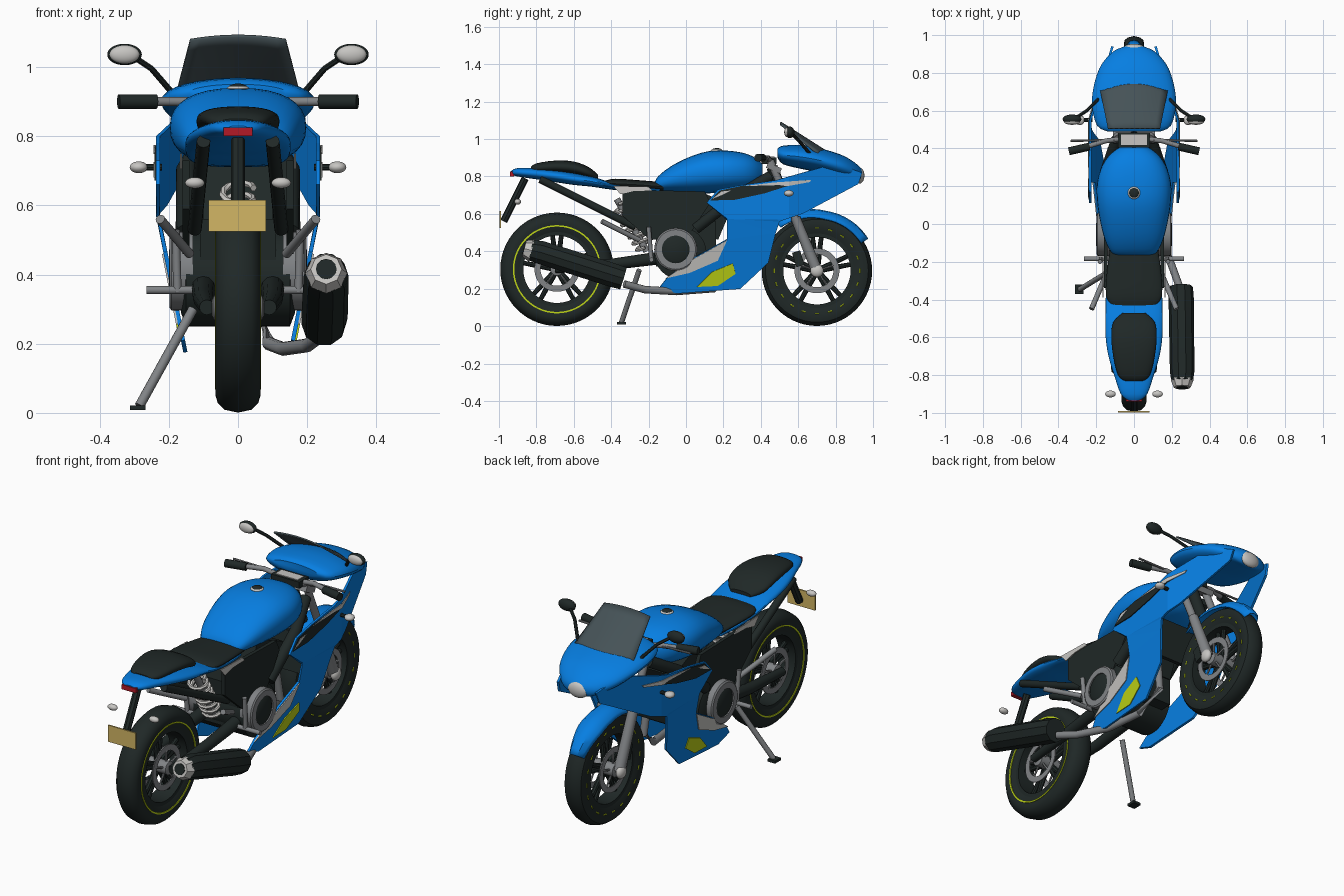
import bpy, bmesh, math
from mathutils import Vector

if "Cube" in bpy.data.objects:
    bpy.data.objects.remove(bpy.data.objects["Cube"])

def mat(name, r, g, b):
    m = bpy.data.materials.new(name)
    m.diffuse_color = (r, g, b, 1)
    m.use_nodes = True
    m.node_tree.nodes["Principled BSDF"].inputs["Base Color"].default_value = m.diffuse_color
    return m

BLUE = mat("blue paint", 0.002, 0.21, 0.76)
BLACK = mat("black rubber", 0.014, 0.021, 0.02)
GREY = mat("grey metal", 0.22, 0.23, 0.24)
SILVER = mat("silver", 0.57, 0.56, 0.54)
LIME = mat("lime", 0.52, 0.66, 0.008)
TAN = mat("tan plate", 0.65, 0.47, 0.13)
RED = mat("red lamp", 0.45, 0.01, 0.02)
SMOKE = mat("smoked screen", 0.06, 0.085, 0.095)
TAU = 2 * math.pi

def finish(name, bm, m, thick=0):
    bmesh.ops.recalc_face_normals(bm, faces=bm.faces)
    me = bpy.data.meshes.new(name)
    bm.to_mesh(me)
    bm.free()
    me.materials.append(m)
    ob = bpy.data.objects.new(name, me)
    bpy.context.collection.objects.link(ob)
    if thick:
        md = ob.modifiers.new("thickness", 'SOLIDIFY')
        md.thickness, md.offset = thick, 0
    return ob

def loft(name, rings, m, cap=True, ring_closed=True, loop=False, thick=0):
    bm = bmesh.new()
    vs = [[bm.verts.new(p) for p in r] for r in rings]
    n = len(vs[0])
    for i in range(len(vs) if loop else len(vs) - 1):
        a, b = vs[i], vs[(i + 1) % len(vs)]
        for j in range(n if ring_closed else n - 1):
            k = (j + 1) % n
            bm.faces.new((a[j], a[k], b[k], b[j]))
    if cap and ring_closed and not loop:
        bm.faces.new(vs[0])
        bm.faces.new(vs[-1])
    return finish(name, bm, m, thick)

def hull(name, secs, m, n=32, e=0.85, sub=3):
    """Rounded body through (y, half width, bottom, top) sections, smoothed lengthwise."""
    f = lambda v: math.copysign(abs(v) ** e, v)
    P = [Vector(s) for s in secs]
    fine = []
    for i in range(len(P) - 1):
        a, b, c, d = P[max(i - 1, 0)], P[i], P[i + 1], P[min(i + 2, len(P) - 1)]
        for k in range(sub):
            t = k / sub
            fine.append(0.5 * (2 * b + (c - a) * t + (2 * a - 5 * b + 4 * c - d) * t * t
                               + (3 * b - a - 3 * c + d) * t ** 3))
    rings = []
    for y, w, b, t in fine + [P[-1]]:
        rings.append([(w * f(math.cos(TAU * k / n)), y,
                       (b + t) / 2 + (t - b) / 2 * f(math.sin(TAU * k / n))) for k in range(n)])
    return loft(name, rings, m)

def lathe(name, c, prof, m, n=56, loop=True):
    """Turn (offset, radius) points around the x axis."""
    rings = [[(c[0] + d, c[1] + r * math.cos(TAU * k / n), c[2] + r * math.sin(TAU * k / n))
              for k in range(n)] for d, r in prof]
    return loft(name, rings, m, loop=loop)

def band(name, c, x0, x1, r0, r1, m):
    return lathe(name, c, [(x0, r0), (x1, r0), (x1, r1), (x0, r1)], m)

def tube(name, pts, r, m, n=12):
    pts = [Vector(p) for p in pts]
    rs = r if isinstance(r, (list, tuple)) else [r] * len(pts)
    rings = []
    for i, p in enumerate(pts):
        t = (pts[min(i + 1, len(pts) - 1)] - pts[max(i - 1, 0)]).normalized()
        u = t.cross(Vector((0, 0, 1)) if abs(t.z) < 0.9 else Vector((0, 1, 0))).normalized()
        v = t.cross(u)
        rings.append([p + rs[i] * (u * math.cos(TAU * k / n) + v * math.sin(TAU * k / n))
                      for k in range(n)])
    return loft(name, rings, m)

def box(name, c, s, m, tilt=0):
    bm = bmesh.new()
    bmesh.ops.create_cube(bm, size=1)
    bmesh.ops.scale(bm, vec=s, verts=bm.verts)
    ob = finish(name, bm, m)
    ob.location, ob.rotation_euler = c, (tilt, 0, 0)
    return ob

def ball(name, c, s, m):
    bm = bmesh.new()
    bmesh.ops.create_uvsphere(bm, u_segments=24, v_segments=14, radius=1)
    bmesh.ops.scale(bm, vec=s, verts=bm.verts)
    ob = finish(name, bm, m)
    ob.location = c
    return ob

def fairing_x(y, z):
    if z < 0.57:
        return 0.157 + 0.2 * (z - 0.2)
    return 0.231 - 0.3 * max(0, y - 0.55)

def skin(name, pts, m, s, off=0, thick=0.012, fx=fairing_x):
    """Side sheet cut along the fairing folds and bent to its shape."""
    bm = bmesh.new()
    bm.faces.new([bm.verts.new((0, y, z)) for y, z in pts]).normal_update()
    bmesh.ops.triangulate(bm, faces=bm.faces)
    for co, no in (((0, 0, 0.57), (0, 0, 1)), ((0, 0.55, 0), (0, 1, 0))):
        bmesh.ops.bisect_plane(bm, geom=bm.verts[:] + bm.edges[:] + bm.faces[:],
                               plane_co=co, plane_no=no)
    for v in bm.verts:
        v.co.x = s * (fx(v.co.y, v.co.z) + off)
    ob = finish(name, bm, m, thick)
    ob["flat"] = True
    return ob

# wheels
for tag, c, R, w in (("rear", (0, -0.69, 0.304), 0.303, 0.065), ("front", (0, 0.70, 0.296), 0.295, 0.054)):
    half = [(w * 0.75, 0.195), (w * 0.95, 0.225), (w, 0.255), (w * 0.9, 0.275), (w * 0.6, R - 0.008)]
    prof = half + [(0, R)] + [(-d, r) for d, r in reversed(half)]
    lathe(tag + "_tyre", c, prof, BLACK)
    band(tag + "_rim", c, -w * 0.78, w * 0.78, 0.18, 0.2, BLACK)
    lathe(tag + "_hub", c, [(-0.075, 0.022), (-0.07, 0.035), (0.07, 0.035), (0.075, 0.022)], GREY, 20, False)
    for s in (-1, 1):
        if tag == "rear":
            band("rear_rim_stripe", c, s * w * 0.93, s * (w + 0.001), 0.228, 0.236, LIME)
        else:
            for k in range(20):
                a = TAU * k / 20
                tube("front_rim_dash", [(s * w * .955, c[1] + .229 * math.cos(a + d), c[2] + .229 * math.sin(a + d))
                                        for d in (-.05, .05)], .004, LIME, 6)
        band(tag + "_brake_disc", c, s * 0.048, s * 0.054, 0.088, 0.12, GREY)
        for k in range(5):
            a = TAU * k / 5 + 0.3
            tube(tag + "_disc_arm", [(s * .05, c[1] + r * math.cos(a), c[2] + r * math.sin(a))
                                     for r in (0.02, 0.095)], 0.006, GREY, 6)
    for k in range(5):
        for d in (-0.13, 0.13):
            a = TAU * k / 5 + math.pi / 2
            tube(tag + "_spoke", [(0, c[1] + 0.025 * math.cos(a + d), c[2] + 0.025 * math.sin(a + d)),
                                  (0, c[1] + 0.185 * math.cos(a + d), c[2] + 0.185 * math.sin(a + d))],
                 [0.016, 0.012], BLACK, 8)

# front mudguard
rings = []
for i in range(17):
    t = i / 16
    a = math.radians(130 - 98 * t)
    w = 0.07 - 0.03 * max(0, t - 0.7) / 0.3
    r0 = 0.345 - 0.025 * min(1, t * 2)
    rings.append([(w * u, 0.7 + (r0 - 0.042 * abs(u) ** 3) * math.cos(a),
                   0.296 + (r0 - 0.042 * abs(u) ** 3) * math.sin(a)) for u in (-1, -.85, -.5, 0, .5, .85, 1)])
loft("front_mudguard", rings, BLUE, ring_closed=False, thick=0.008)

# painted bodies and seats
hull("fuel_tank", [(-.17, .08, .73, .76), (-.15, .12, .72, .80), (-.08, .155, .715, .855), (.02, .18, .71, .905),
                   (.12, .195, .71, .935), (.22, .195, .715, .938), (.31, .168, .725, .925),
                   (.37, .125, .74, .90), (.41, .07, .765, .865)], BLUE)
hull("nose_cowl", [(.49, .14, .90, .95), (.52, .195, .865, .965), (.62, .222, .84, .968), (.72, .215, .82, .95),
                   (.82, .185, .795, .92), (.88, .145, .78, .89), (.92, .1, .77, .86), (.94, .05, .785, .84)], BLUE, e=1)
hull("tail_cowl", [(-.935, .03, .81, .83), (-.9, .07, .8, .845), (-.8, .105, .785, .845), (-.7, .135, .77, .835),
                   (-.6, .15, .755, .82), (-.5, .152, .745, .8), (-.4, .15, .73, .77), (-.25, .14, .715, .752),
                   (-.14, .12, .71, .74)], BLUE)
hull("rear_seat", [(-.83, .05, .83, .85), (-.8, .085, .82, .87), (-.7, .11, .82, .885), (-.6, .12, .81, .88),
                   (-.52, .11, .79, .85), (-.47, .06, .78, .81)], BLACK)
hull("front_seat", [(-.44, .11, .75, .775), (-.38, .148, .735, .788), (-.25, .143, .73, .78), (-.12, .125, .72, .77)], BLACK)
ball("fuel_cap", (0, .165, .937), (.033, .033, .011), SILVER)
ball("fuel_cap_centre", (0, .165, .941), (.027, .027, .011), BLACK)
ball("headlamp", (0, .93, .805), (.058, .024, .042), SILVER)
box("tail_lamp", (0, -.93, .813), (.085, .02, .025), RED)

# windscreen
rings = []
for i in range(7):
    v = i / 6
    rings.append([((0.18 - 0.042 * v) * u, 0.765 - 0.26 * v - 0.05 * u * u * (1 - v),
                   0.925 + 0.165 * v - 0.012 * u * u) for u in [j / 5 - 1 for j in range(11)]])
loft("windscreen", rings, SMOKE, ring_closed=False, thick=0.008)

# rear plate holder
tube("plate_hanger", [(0, -.86, .79), (0, -.975, .56)], .02, BLACK, 8)
box("number_plate", (-.002, -.993, .57), (.166, .008, .09), TAN)

# engine, radiator, shock, exhaust
box("engine_block", (0, 0, .44), (.22, .32, .24), BLACK)
lathe("crankcase", (0, -.03, .39), [(-.165, .10), (-.15, .14), (.15, .14), (.165, .10)], BLACK, 32, False)
box("cylinder_head", (0, .1, .6), (.2, .24, .2), BLACK, -0.4)
box("radiator", (0, .37, .54), (.28, .03, .2), BLACK, -0.2)
tube("shock_body", [(0, -.37, .68), (0, -.21, .4)], .018, GREY)
tube("shock_spring", [(.045 * math.cos(i * .55), -.36 + .14 * i / 80 + .039 * math.sin(i * .55),
                       .65 - .23 * i / 80 + .022 * math.sin(i * .55)) for i in range(81)], .01, SILVER, 6)
tube("exhaust_can", [(.255, -.83, .405), (.255, -.78, .395), (.25, -.4, .275), (.248, -.335, .255)],
     [.058, .065, .067, .064], BLACK, 10)
tube("exhaust_end_cap", [(.255, -.865, .415), (.255, -.825, .404)], [.045, .061], SILVER, 8)
tube("exhaust_outlet", [(.255, -.868, .416), (.255, -.855, .413)], .03, BLACK)
tube("exhaust_pipe", [(.24, -.33, .225), (.2, -.22, .195), (.13, -.05, .185), (.09, .15, .2), (.06, .28, .3),
                      (.05, .25, .5)], .02, GREY)
tube("kickstand", [(-.13, -.25, .3), (-.285, -.345, .02)], .014, GREY)
box("kickstand_foot", (-.29, -.345, .015), (.045, .05, .014), BLACK)

# handlebar centre
box("dashboard", (0, .445, .885), (.17, .08, .035), BLACK)
box("dashboard_display", (0, .445, .904), (.135, .055, .005), SILVER)
box("fork_clamp", (0, .47, .845), (.22, .08, .03), GREY, -0.4)
tube("steering_stem", [(0, .46, .85), (0, .55, .62)], .03, BLACK)

# paired parts
for s in (-1, 1):
    skin("side_fairing", [(-.14, .21), (-.05, .175), (.29, .2), (.44, .34), (.48, .5), (.5, .56), (.62, .6), (.92, .76),
                          (.94, .82), (.80, .87), (.48, .78), (.3, .755), (.17, .73), (.11, .66), (.22, .57),
                          (.22, .465), (.04, .365), (-.1, .26)], BLUE, s)
    skin("fairing_vent", [(.13, .672), (.26, .675), (.42, .71), (.53, .745), (.66, .775), (.47, .765), (.3, .75),
                          (.18, .725)], BLACK, s, .008, .006)
    skin("vent_stripe", [(.3, .748), (.47, .768), (.67, .782), (.66, .77), (.54, .748), (.5, .754)],
         SILVER, s, .011, .004)
    skin("vent_corner", [(.14, .68), (.19, .72), (.24, .725), (.19, .7)], SILVER, s, .011, .004)
    skin("silver_flash", [(-.11, .255), (.05, .365), (.22, .46), (.17, .35), (.02, .285)], SILVER, s, .008, .006)
    skin("lime_flash", [(.06, .21), (.14, .29), (.25, .335), (.265, .28), (.17, .215)], LIME, s, .008, .006)
    skin("side_panel", [(-.34, .73), (.1, .72), (.13, .66), (.02, .49), (-.19, .46), (-.34, .59)], BLACK, s, 0, .02,
         lambda y, z: .15)
    skin("tail_flash", [(-.39, .75), (-.2, .745), (-.18, .725), (-.28, .722), (-.35, .705)], SILVER, s, 0, .006,
         lambda y, z: .165)
    tube("frame_spar", [(s * .15, .05, .52), (s * .15, .28, .7), (s * .09, .45, .8)], .03, BLACK)
    tube("subframe_rail", [(s * .1, -.78, .785), (s * .125, -.27, .53)], .02, BLACK)
    tube("swingarm", [(s * .09, -.7, .305), (s * .1, -.4, .33), (s * .1, -.1, .37)], [.022, .03, .035], BLACK)
    lathe("engine_cover_ring", (s * .17, -.055, .41),
          [(-s * .04, .115), (s * .022, .114), (s * .028, .106), (s * .028, .074), (-s * .04, .074)], GREY, 32)
    lathe("engine_cover", (s * .17, -.055, .41), [(-s * .04, .076), (s * .02, .076), (s * .03, .06)], BLACK, 32, False)
    tube("rider_peg", [(s * .13, -.185, .355), (s * .265, -.185, .355)], .012, GREY)
    tube("peg_bracket", [(s * .175, -.185, .35), (s * .18, -.2, .53)], .012, GREY)
    tube("passenger_peg", [(s * .14, -.25, .46), (s * .225, -.45, .56)], .014, GREY)
    # fork
    tube("fork_upper", [(s * .09, .45, .885), (s * .09, .6, .54)], .02, GREY)
    tube("fork_lower", [(s * .09, .585, .58), (s * .088, .7, .296)], [.026, .03], GREY)
    ball("axle_cap", (s * .1, .7, .296), (.022, .035, .035), SILVER)
    box("brake_caliper", (s * .06, .60, .36), (.035, .045, .08), BLACK, .3)
    # controls
    tube("handlebar", [(s * .07, .45, .885), (s * .15, .44, .9), (s * .25, .41, .9)], .013, GREY)
    tube("grip", [(s * .235, .41, .9), (s * .345, .385, .9)], .021, BLACK)
    tube("lever", [(s * .1, .445, .9), (s * .335, .44, .905)], .006, GREY, 8)
    # mirrors and signals
    tube("mirror_stem", [(s * .19, .66, .925), (s * .25, .6, .995), (s * .31, .56, 1.035)], .009, BLACK, 8)
    ball("mirror_shell", (s * .328, .555, 1.036), (.05, .025, .031), BLACK)
    ball("mirror_glass", (s * .328, .541, 1.036), (.043, .016, .026), SILVER)
    tube("signal_stem", [(s * .22, .55, .71), (s * .27, .55, .71)], .01, BLACK, 8)
    ball("front_signal", (s * .287, .55, .71), (.026, .026, .017), SILVER)
    ball("rear_signal", (s * .125, -.9, .665), (.028, .018, .016), SILVER)

# smooth shading with crisp edges; fairing sheets stay flat
for ob in bpy.data.objects:
    ob.select_set("flat" not in ob)
bpy.context.view_layer.objects.active = bpy.context.selected_objects[0]
bpy.ops.object.shade_smooth_by_angle(angle=math.radians(35))
